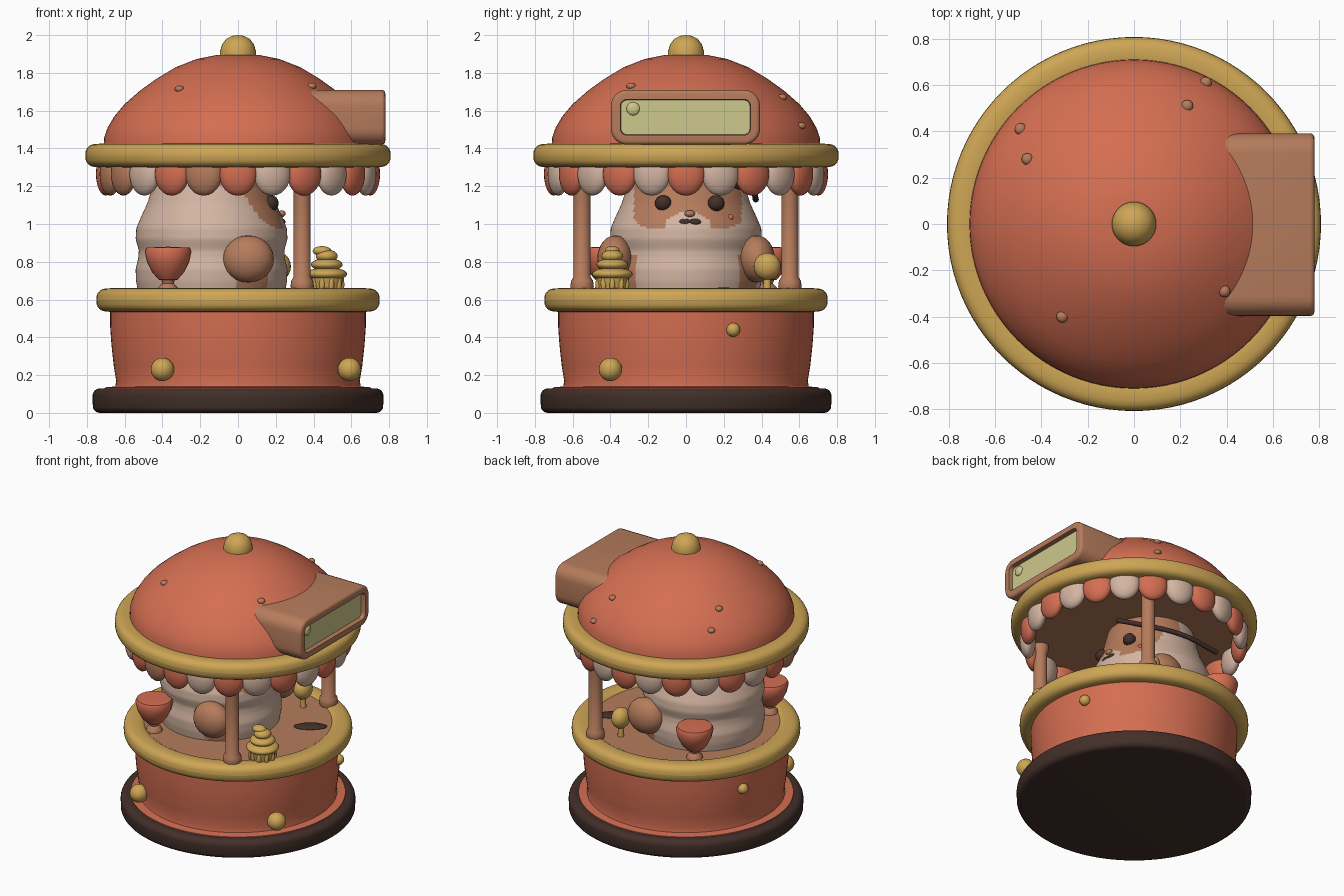
import bpy, bmesh, math
from mathutils import Matrix, Vector

if "Cube" in bpy.data.objects:
    bpy.data.objects.remove(bpy.data.objects["Cube"], do_unlink=True)


def material(name, rgb):
    lin = [((c / 255 + 0.055) / 1.055) ** 2.4 for c in rgb] + [1]
    m = bpy.data.materials.new(name)
    m.use_nodes = True
    m.diffuse_color = lin
    m.node_tree.nodes["Principled BSDF"].inputs["Base Color"].default_value = lin
    return m


RED = material("coral red", (212, 110, 82))
GOLD = material("mustard gold", (206, 166, 85))
TAN = material("warm tan", (182, 124, 92))
CREAM = material("cream", (212, 181, 162))
DARK = material("dark brown", (66, 47, 41))
GLASS = material("pale window", (205, 200, 140))


def finish(name, bm, mats, angle=40):
    bmesh.ops.recalc_face_normals(bm, faces=bm.faces)
    me = bpy.data.meshes.new(name)
    bm.to_mesh(me)
    bm.free()
    ob = bpy.data.objects.new(name, me)
    bpy.context.collection.objects.link(ob)
    for m in mats:
        me.materials.append(m)
    bpy.ops.object.select_all(action='DESELECT')
    ob.select_set(True)
    bpy.context.view_layer.objects.active = ob
    bpy.ops.object.shade_smooth_by_angle(angle=math.radians(angle))
    return ob


def lathe_mesh(profile, at=(0, 0), segs=64):
    """Spin (radius, z) points round the vertical; radius 0 ends become poles."""
    bm = bmesh.new()
    rings = []
    for r, z in profile:
        if r == 0:
            rings.append([bm.verts.new((at[0], at[1], z))] * segs)
        else:
            rings.append([bm.verts.new((at[0] + r * math.cos(i * math.tau / segs),
                                        at[1] + r * math.sin(i * math.tau / segs), z))
                          for i in range(segs)])
    for a, b in zip(rings, rings[1:]):
        for i in range(segs):
            j = (i + 1) % segs
            bm.faces.new(list(dict.fromkeys((a[i], a[j], b[j], b[i]))))
    return bm


def lathe(name, profile, mat, at=(0, 0), segs=64, angle=40):
    return finish(name, lathe_mesh(profile, at, segs), [mat], angle)


def ellipsoid(name, center, radii, mat, turn=0, segs=24):
    bm = bmesh.new()
    mx = (Matrix.Translation(center) @ Matrix.Rotation(turn, 4, 'Z')
          @ Matrix.Diagonal((*radii, 1)))
    bmesh.ops.create_uvsphere(bm, u_segments=segs, v_segments=segs // 2, radius=1, matrix=mx)
    return finish(name, bm, [mat], 60)


def rounded_disc(outer, low, high, round_r):
    """Profile of a disc with a rounded rim."""
    pts = [(0, low)]
    for k in range(13):
        a = -math.pi / 2 + math.pi * k / 12
        mid = low + round_r if a < 0 else high - round_r
        pts.append((outer - round_r + round_r * math.cos(a), mid + round_r * math.sin(a)))
    return pts + [(0, high)]


def sample(points, z):
    """Radius of a profile at height z, eased between points."""
    for (r0, z0), (r1, z1) in zip(points, points[1:]):
        if z0 <= z <= z1:
            return r0 + (r1 - r0) * (z - z0) / (z1 - z0)
    return points[-1][0]


def tube(name, pts, radius, mat):
    cu = bpy.data.curves.new(name, 'CURVE')
    cu.dimensions = '3D'
    cu.bevel_depth = radius
    cu.use_fill_caps = True
    sp = cu.splines.new('BEZIER')
    sp.bezier_points.add(len(pts) - 1)
    for p, co in zip(sp.bezier_points, pts):
        p.co = co
        p.handle_left_type = p.handle_right_type = 'AUTO'
    cu.materials.append(mat)
    bpy.context.collection.objects.link(bpy.data.objects.new(name, cu))


# Base, drum and counter
lathe("base_plate", rounded_disc(0.77, 0, 0.13, 0.04), DARK, segs=96)
lathe("drum", [(0, 0.1), (0.71, 0.1), (0.705, 0.135), (0.65, 0.14), (0.645, 0.17), (0.658, 0.25),
               (0.67, 0.36), (0.677, 0.46), (0.677, 0.58), (0, 0.58)], RED, segs=96)
lathe("counter_floor", [(0, 0.57), (0.69, 0.57), (0.69, 0.645), (0, 0.645)], TAN, segs=96)


def rim(name, outer, inner, low, high):
    cz, h, c, w = (low + high) / 2, (high - low) / 2, (outer + inner) / 2, (outer - inner) / 2
    pts = []
    for k in range(25):
        a = k * math.tau / 24
        ca, sa = math.cos(a), math.sin(a)
        pts.append((c + w * math.copysign(abs(ca) ** 0.75, ca),
                    cz + h * math.copysign(abs(sa) ** 0.75, sa)))
    lathe(name, pts, GOLD, segs=96, angle=60)


rim("counter_rim", 0.75, 0.60, 0.535, 0.66)
rim("eave_rim", 0.808, 0.66, 1.30, 1.425)

# Gold studs on the drum
for x, y, z, r in [(-0.40, -0.56, 0.23, 0.062), (0.59, -0.40, 0.23, 0.062),
                   (0.63, 0.25, 0.44, 0.037), (-0.63, 0.25, 0.42, 0.037)]:
    ellipsoid("drum_stud", (x, y, z), (r, r, r), GOLD)

# Pillars
for side in (-1, 1):
    lathe("pillar", [(0, 0.64), (0.055, 0.64), (0.062, 0.67), (0.058, 0.7), (0.045, 0.72),
                     (0.045, 1.25), (0.055, 1.28), (0.055, 1.33), (0, 1.33)], TAN,
          at=(0.34, 0.55 * side), segs=24)

# Roof
dome = [(0.712, 1.40), (0.708, 1.46), (0.69, 1.51), (0.655, 1.57), (0.60, 1.635), (0.52, 1.705),
        (0.43, 1.77), (0.33, 1.83), (0.22, 1.873), (0.11, 1.895), (0, 1.90)]
lathe("roof_dome", dome, RED, segs=96, angle=60)
lathe("roof_ceiling", [(0, 1.31), (0.74, 1.31), (0.74, 1.40), (0, 1.40)], TAN, segs=96)
lathe("finial", [(0.094, 1.87), (0.096, 1.91), (0.085, 1.95), (0.062, 1.98), (0.03, 1.996), (0, 2)],
      GOLD, segs=32, angle=60)
for x, y in [(0.31, 0.61), (0.23, 0.51), (-0.49, 0.41), (-0.46, 0.28), (-0.31, -0.40), (0.39, -0.29)]:
    r = math.hypot(x, y)
    z = next(z0 + (z1 - z0) * (r0 - r) / (r0 - r1)
             for (r0, z0), (r1, z1) in zip(dome, dome[1:]) if r1 <= r <= r0)
    ellipsoid("roof_speck", (x, y, z), (0.026, 0.026, 0.018), TAN, segs=12)

# Scalloped valance
SCALLOPS = 24
for i in range(SCALLOPS):
    a = i * math.tau / SCALLOPS
    mat = RED if i % 2 == 0 else CREAM
    if i in (13, 14, 17):
        mat = TAN
    ellipsoid("valance_scallop", (0.7 * math.cos(a), 0.7 * math.sin(a), 1.265),
              (0.052, 0.1, 0.115), mat, turn=a)

# Sign box with recessed window
bm = bmesh.new()
bmesh.ops.create_cube(bm, size=1, matrix=Matrix.Translation((0.58, -0.003, 1.565))
                      @ Matrix.Diagonal((0.40, 0.79, 0.29, 1)))
along = [e for e in bm.edges if abs((e.verts[0].co - e.verts[1].co).x) > 0.1]
bmesh.ops.bevel(bm, geom=along, offset=0.085, segments=6, affect='EDGES', profile=0.5)
front = max(bm.faces, key=lambda f: f.calc_center_median().x)
rim_edges = list(front.edges)
bmesh.ops.bevel(bm, geom=rim_edges, offset=0.02, segments=3, affect='EDGES', profile=0.5)
front = max(bm.faces, key=lambda f: f.calc_center_median().x)
bmesh.ops.inset_region(bm, faces=[front], thickness=0.03)
bmesh.ops.inset_region(bm, faces=[front], thickness=0.004, depth=-0.03)
front.material_index = 1
finish("sign_box", bm, [TAN, GLASS])
ellipsoid("sign_knob", (0.752, -0.28, 1.61), (0.015, 0.035, 0.035), GLASS)

# Animal body: lathed, with the face mask and flank patches coloured by position
CX = -0.14
outline = [(0.385, 0.62), (0.40, 0.70), (0.402, 0.76), (0.388, 0.82), (0.385, 0.86), (0.402, 0.92),
           (0.398, 0.98), (0.372, 1.04), (0.34, 1.11), (0.312, 1.2), (0.295, 1.27), (0.28, 1.33)]
steps = 56
shape = [(sample(outline, z), z) for z in (0.62 + 0.71 * k / steps for k in range(steps + 1))]
bm = lathe_mesh([(0, 0.62)] + shape + [(0, 1.33)], at=(CX, 0), segs=112)
for f in bm.faces:
    c = f.calc_center_median()
    y = abs(c.y - 0.01)
    muzzle = (y / 0.12) ** 2 + ((c.z - 0.99) / 0.075) ** 2 < 1
    mask = c.x > 0 and y < 0.285 and c.z > 0.97 + 0.5 * max(0, y - 0.2) and not muzzle
    crown = c.z > 1.2 and c.x > CX
    flank = c.x > 0 and y > 0.27 and c.z < 0.83
    f.material_index = int(mask or crown or flank)
finish("animal_body", bm, [CREAM, TAN], 60)
ellipsoid("muzzle", (0.19, 0.02, 1.015), (0.05, 0.09, 0.055), CREAM)
ellipsoid("nose", (0.232, 0.02, 1.055), (0.02, 0.028, 0.018), TAN, segs=16)
for s in (-1, 1):
    ellipsoid("eye", (0.175, 0.02 + 0.14 * s, 1.11), (0.04, 0.045, 0.042), DARK)
    ellipsoid("mouth_half", (0.236, 0.02 + 0.026 * s, 1.01), (0.015, 0.034, 0.018), DARK, segs=16)
    ellipsoid("cheek_spot", (0.147, 0.02 + 0.215 * s, 1.035), (0.012, 0.016, 0.016), RED, segs=12)
    ellipsoid("arm", (0.055, 0.375 * s, 0.815), (0.135, 0.095, 0.125), TAN)
tube("head_cord", [(0.22, 0.09, 1.27), (0.1, 0.22, 1.22), (-0.12, 0.345, 1.175), (-0.4, 0.37, 1.13)],
     0.016, DARK)

# Red cups on tan stems
for s in (-1, 1):
    at = (-0.37, 0.43 * s)
    lathe("cup", [(0, 0.70), (0.05, 0.705), (0.085, 0.745), (0.112, 0.80), (0.124, 0.855),
                  (0.115, 0.875), (0, 0.88)], RED, at, 24)
    lathe("cup_stem", [(0, 0.64), (0.055, 0.645), (0.05, 0.665), (0.03, 0.685), (0.04, 0.715),
                       (0, 0.72)], TAN, at, 16)

# Gold lollipop
ellipsoid("lollipop", (0.22, 0.43, 0.775), (0.06, 0.072, 0.072), GOLD)
lathe("lollipop_stick", [(0, 0.64), (0.022, 0.64), (0.018, 0.72), (0, 0.72)], GOLD, (0.22, 0.43), 12)

# Gold swirl dessert: ribbed cup, coils and bent tip
SW = Vector((0.47, -0.39, 0))
lathe("swirl_cup", [(0, 0.64), (0.075, 0.64), (0.09, 0.72), (0, 0.72)], GOLD, SW[:2], 20)
for i in range(10):
    a = i * math.tau / 10
    d = Vector((math.cos(a), math.sin(a), 0))
    ellipsoid("cup_rib", SW + d * 0.078 + Vector((0, 0, 0.68)), (0.016, 0.016, 0.05), GOLD, segs=8)
for z, r, h in [(0.735, 0.108, 0.036), (0.785, 0.084, 0.034), (0.83, 0.058, 0.034)]:
    ellipsoid("swirl_coil", SW + Vector((0, 0, z)), (r, r, h), GOLD)
ellipsoid("swirl_tip", SW + Vector((-0.025, 0.0, 0.857)), (0.05, 0.04, 0.026), GOLD)

# Dark biscuit lying on the counter
ellipsoid("dark_biscuit", (0.44, 0.2, 0.648), (0.11, 0.05, 0.016), DARK, turn=math.radians(35))
